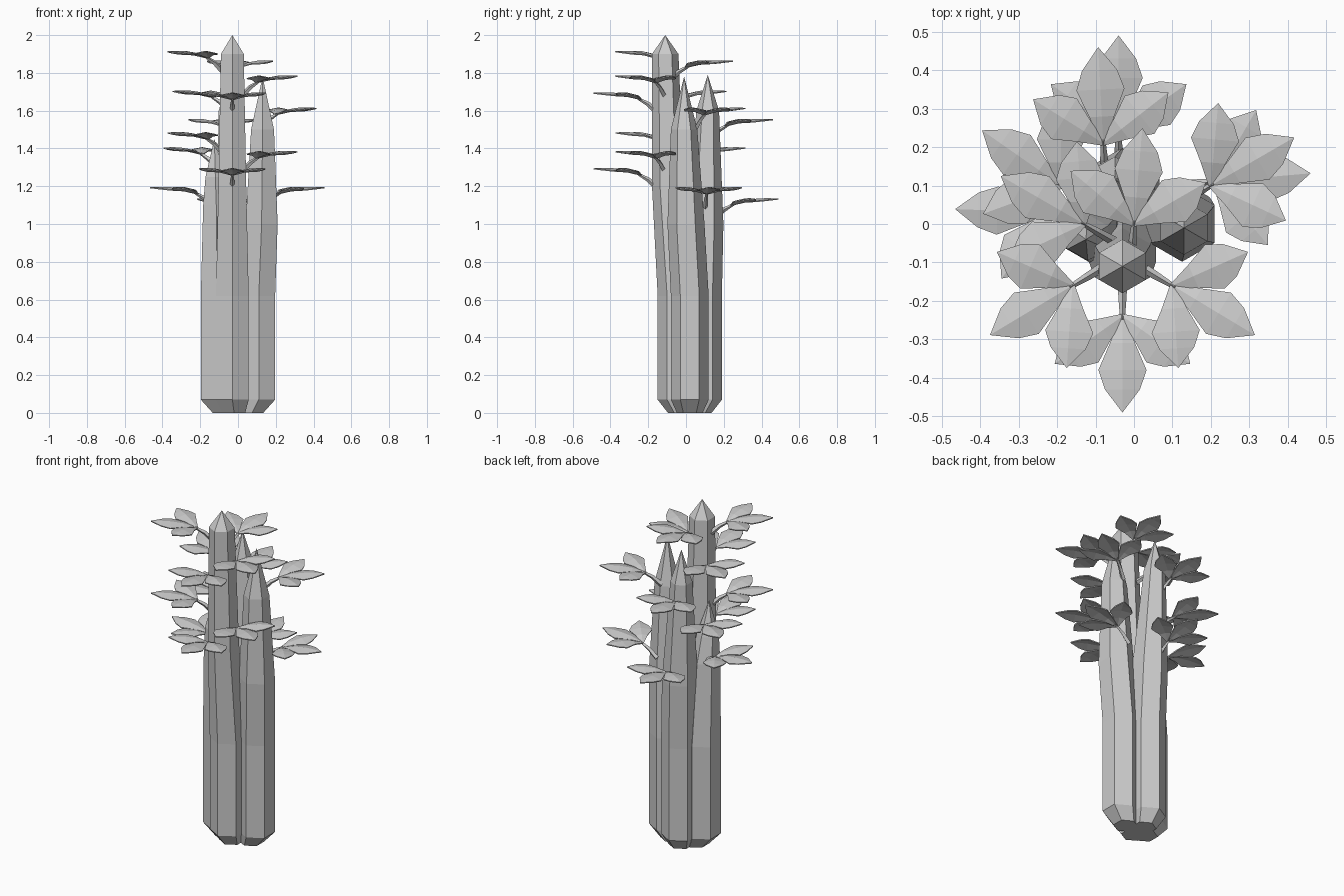
import bpy
import bmesh
from math import cos, sin, radians
from mathutils import Vector

cube = bpy.data.objects.get("Cube")
if cube:
    bpy.data.objects.remove(cube)

stone = bpy.data.materials.new("pale grey")
stone.use_nodes = True
grey = (0.6, 0.6, 0.6, 1)
stone.diffuse_color = grey
stone.node_tree.nodes["Principled BSDF"].inputs["Base Color"].default_value = grey


def finish(bm, name):
    bmesh.ops.recalc_face_normals(bm, faces=bm.faces[:])
    mesh = bpy.data.meshes.new(name)
    bm.to_mesh(mesh)
    bm.free()
    mesh.materials.append(stone)
    obj = bpy.data.objects.new(name, mesh)
    bpy.context.collection.objects.link(obj)
    return obj


def bridge(bm, a, b):
    n = len(a)
    for i in range(n):
        bm.faces.new((a[i], a[(i + 1) % n], b[(i + 1) % n], b[i]))


# Bent six-sided column: rings are (height, x, y, radius), closed by a point
def column(name, rings, tip):
    bm = bmesh.new()
    loops = []
    for z, cx, cy, r in rings:
        loops.append([bm.verts.new((cx + r * cos(radians(60 * k + 30)),
                                    cy + r * sin(radians(60 * k + 30)), z))
                      for k in range(6)])
    # Chamfered foot, drawn in towards the middle of the cluster
    foot = [bm.verts.new((v.co.x * 0.68, 0.02 + (v.co.y - 0.02) * 0.68, 0))
            for v in loops[0]]
    loops.insert(0, foot)
    bm.faces.new(foot)
    for a, b in zip(loops, loops[1:]):
        bridge(bm, a, b)
    top = bm.verts.new(tip)
    for i in range(6):
        bm.faces.new((loops[-1][i], loops[-1][(i + 1) % 6], top))
    finish(bm, name)


column("tall_column",
       [(0.07, -0.03, -0.05, 0.1), (0.62, -0.03, -0.05, 0.1),
        (1.2, -0.03, -0.095, 0.085), (1.9, -0.03, -0.11, 0.07)],
       (-0.03, -0.11, 2))
column("side_column",
       [(0.07, 0.11, 0.02, 0.1), (0.62, 0.11, 0.02, 0.1),
        (1.0, 0.125, 0, 0.098), (1.5, 0.13, -0.01, 0.07)],
       (0.13, -0.01, 1.78))
column("back_column",
       [(0.07, -0.02, 0.09, 0.1), (0.62, -0.02, 0.09, 0.1),
        (1.0, -0.03, 0.1, 0.098), (1.6, -0.05, 0.115, 0.06)],
       (-0.05, 0.115, 1.79))
column("short_column",
       [(0.07, -0.11, 0, 0.1), (0.62, -0.11, 0, 0.1),
        (1.1, -0.115, -0.02, 0.08), (1.25, -0.12, -0.035, 0.06)],
       (-0.125, -0.04, 1.45))

# Leaf outline: distance along the leaf, half width, height of the midrib
LEAF = [(0, 0.006, -0.03), (0.07, 0.032, -0.008), (0.14, 0.062, 0.002),
        (0.19, 0.045, 0.004)]
LEAF_TIP = (0.25, 0.002)


def add_leaf(bm, hub, angle, size):
    along = Vector((cos(angle), sin(angle), 0))
    across = Vector((-sin(angle), cos(angle), 0))
    rows = []
    for d, w, h in LEAF:
        mid = hub + along * d * size + Vector((0, 0, h))
        drop = Vector((0, 0, -0.2 * w))
        rows.append([bm.verts.new(mid + across * w * s + drop * abs(s))
                     for s in (-1, 0, 1)])
    for a, b in zip(rows, rows[1:]):
        for k in range(2):
            bm.faces.new((a[k], a[k + 1], b[k + 1], b[k]))
    end = bm.verts.new(hub + along * LEAF_TIP[0] * size + Vector((0, 0, LEAF_TIP[1])))
    for k in range(2):
        bm.faces.new((rows[-1][k], rows[-1][k + 1], end))


# Sprig: a curved four-sided stem carrying three spread leaves
def sprig(name, x, y, z, degrees):
    hub = Vector((x, y, z))
    angle = radians(degrees)
    out = Vector((cos(angle), sin(angle), 0))
    side = Vector((-sin(angle), cos(angle), 0))
    bm = bmesh.new()
    for turn, size in ((0, 1), (55, 0.86), (-55, 0.86)):
        add_leaf(bm, hub, angle + radians(turn), size)
    leaves = finish(bm, name + "_leaves")
    solid = leaves.modifiers.new("thickness", "SOLIDIFY")
    solid.thickness = 0.006
    solid.offset = 0

    bm = bmesh.new()
    loops = []
    for back, drop, r in ((0.09, 0.1, 0.013), (0.04, 0.055, 0.01), (-0.01, 0.027, 0.006)):
        c = hub - out * back - Vector((0, 0, drop))
        lift = Vector((0, 0, 1)) - out * 0.7
        loops.append([bm.verts.new(c + side * r * a + lift * r * b)
                      for a, b in ((1, 0), (0, 1), (-1, 0), (0, -1))])
    for a, b in zip(loops, loops[1:]):
        bridge(bm, a, b)
    bm.faces.new(loops[0])
    bm.faces.new(loops[-1])
    finish(bm, name + "_stem")


SPRIGS = {
    "front_upper": (-0.03, -0.24, 1.69, -90),
    "front_lower": (-0.03, -0.24, 1.29, -90),
    "front_right_upper": (0.1, -0.16, 1.78, -31),
    "front_right_lower": (0.1, -0.16, 1.38, -31),
    "front_left_upper": (-0.16, -0.16, 1.91, -149),
    "front_left_lower": (-0.16, -0.16, 1.48, -149),
    "tall_back": (0, 0, 1.86, 85),
    "tall_back_left": (-0.13, 0, 1.7, 150),
    "right_upper": (0.2, 0.1, 1.61, 30),
    "right_lower": (0.21, 0.11, 1.19, 5),
    "back_upper": (-0.08, 0.21, 1.55, 93),
    "back_lower": (-0.04, 0.24, 1.13, 90),
    "back_left": (-0.19, 0.1, 1.4, 145),
    "left": (-0.215, 0.03, 1.19, 178),
}
for label, place in SPRIGS.items():
    sprig(label, *place)
